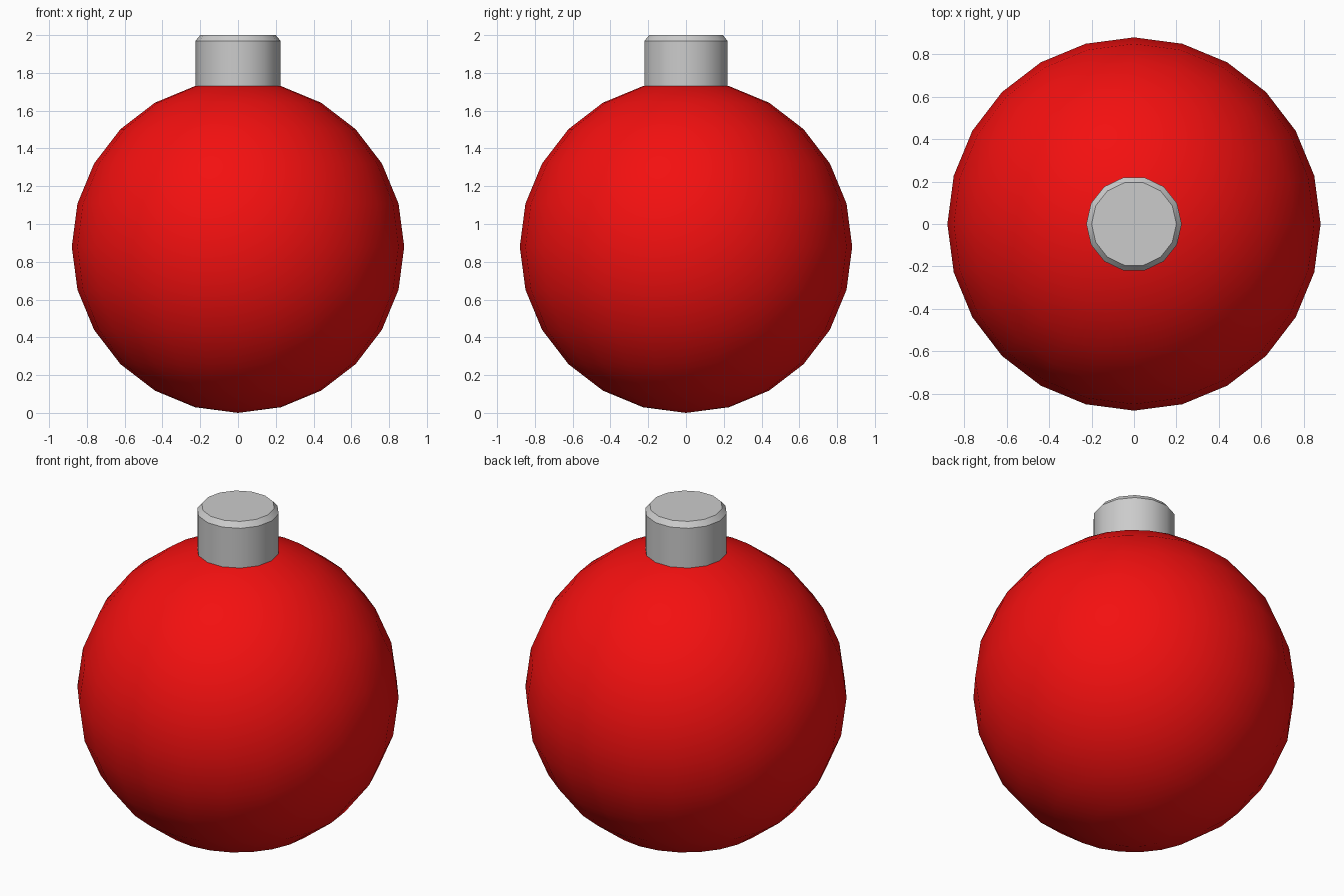
import bpy, bmesh, math

if "Cube" in bpy.data.objects:
    bpy.data.objects.remove(bpy.data.objects["Cube"])

def lathe(name, profile, sides, color=None, smooth=30):
    """Spin (radius, z) points around z; a radius of 0 makes a pole."""
    bm = bmesh.new()
    rings = []
    for r, z in profile:
        if r < 1e-5:
            rings.append([bm.verts.new((0, 0, z))])
        else:
            rings.append([bm.verts.new((r * math.cos(math.tau * i / sides),
                                        r * math.sin(math.tau * i / sides), z))
                          for i in range(sides)])
    for a, b in zip(rings, rings[1:]):
        for i in range(sides):
            j = (i + 1) % sides
            if len(a) == 1:
                bm.faces.new((a[0], b[j], b[i]))
            elif len(b) == 1:
                bm.faces.new((a[i], a[j], b[0]))
            else:
                bm.faces.new((a[i], a[j], b[j], b[i]))
    # flat caps on open ends
    if len(rings[0]) > 1:
        bm.faces.new(rings[0][::-1])
    if len(rings[-1]) > 1:
        bm.faces.new(rings[-1])
    mesh = bpy.data.meshes.new(name)
    bm.to_mesh(mesh)
    bm.free()
    obj = bpy.data.objects.new(name, mesh)
    bpy.context.collection.objects.link(obj)
    if color:
        mat = bpy.data.materials.new(name + "_paint")
        mat.diffuse_color = color
        mat.use_nodes = True
        mat.node_tree.nodes["Principled BSDF"].inputs["Base Color"].default_value = mat.diffuse_color
        mesh.materials.append(mat)
    bpy.ops.object.select_all(action='DESELECT')
    obj.select_set(True)
    bpy.context.view_layer.objects.active = obj
    bpy.ops.object.shade_smooth_by_angle(angle=math.radians(smooth))
    return obj

# Round red body: 24 segments, 12 rings
R = 0.88
lathe("body", [(R * math.sin(math.pi * k / 12), R - R * math.cos(math.pi * k / 12))
               for k in range(13)], 24, (0.9, 0.005, 0.005, 1))

# Grey neck cap with chamfered top rim
lathe("neck_cap", [(0.225, 1.70), (0.225, 1.97), (0.2, 2.0)], 14)
